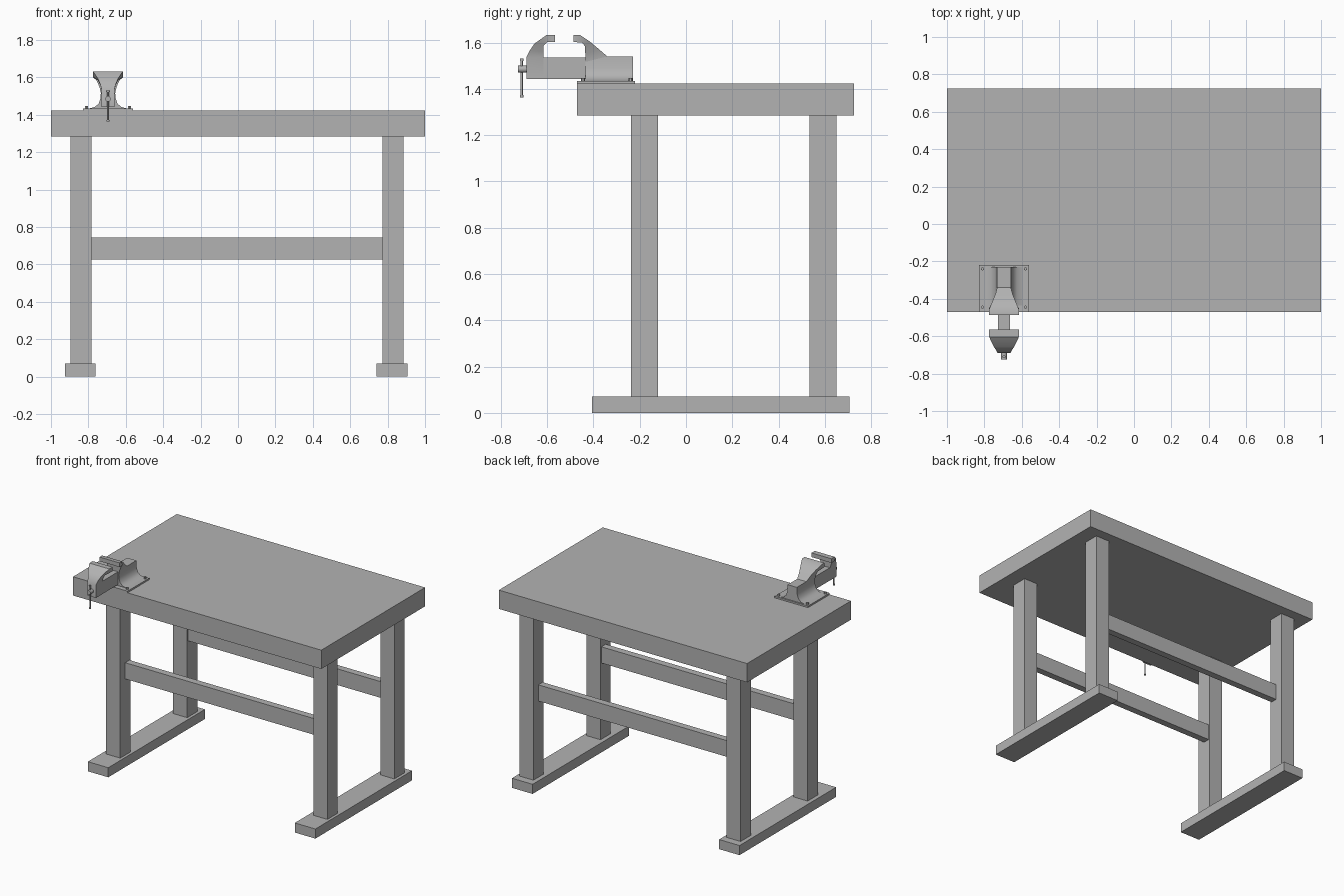
import bpy, bmesh, math
from mathutils import Matrix

cube = bpy.data.objects.get("Cube")
if cube:
    bpy.data.objects.remove(cube, do_unlink=True)

grey = bpy.data.materials.new("workshop grey")
grey.use_nodes = True
grey.diffuse_color = (0.45, 0.45, 0.45, 1)
grey.node_tree.nodes["Principled BSDF"].inputs["Base Color"].default_value = grey.diffuse_color

VX = -0.695  # vise centre line


def finish(name, bm, smooth=False):
    bmesh.ops.recalc_face_normals(bm, faces=bm.faces)
    mesh = bpy.data.meshes.new(name)
    bm.to_mesh(mesh)
    bm.free()
    mesh.materials.append(grey)
    obj = bpy.data.objects.new(name, mesh)
    bpy.context.collection.objects.link(obj)
    if smooth:
        bpy.ops.object.select_all(action='DESELECT')
        obj.select_set(True)
        bpy.context.view_layer.objects.active = obj
        bpy.ops.object.shade_smooth_by_angle(angle=math.radians(35))
    return obj


def box(name, x, y, z):
    bm = bmesh.new()
    bmesh.ops.create_cube(bm, size=1)
    for v in bm.verts:
        for i, (lo, hi) in enumerate((x, y, z)):
            v.co[i] = hi if v.co[i] > 0 else lo
    return finish(name, bm)


def rod(name, centre, radius, length, axis='Z', sides=16):
    bm = bmesh.new()
    bmesh.ops.create_cone(bm, cap_ends=True, segments=sides, radius1=radius,
                          radius2=radius, depth=length)
    turn = Matrix.Rotation(math.pi / 2, 4, 'X') if axis == 'Y' else Matrix()
    bmesh.ops.transform(bm, matrix=Matrix.Translation(centre) @ turn, verts=bm.verts)
    return finish(name, bm, smooth=True)


def loft(name, rings, smooth=True):
    """Skin a row of matching closed rings and cap both ends."""
    bm = bmesh.new()
    rows = [[bm.verts.new(p) for p in ring] for ring in rings]
    for a, b in zip(rows, rows[1:]):
        for i in range(len(a)):
            j = (i + 1) % len(a)
            bm.faces.new((a[i], a[j], b[j], b[i]))
    bm.faces.new(rows[0])
    bm.faces.new(rows[-1])
    return finish(name, bm, smooth)


def jaw(name, sections):
    """Each section: outer (y, z), inner (y, z), half width."""
    loft(name, [[(VX - w, *o), (VX + w, *o), (VX + w, *i), (VX - w, *i)]
                for o, i, w in sections])


# Bench
box("table_top", (-1, 1), (-0.47, 0.725), (1.285, 1.422))
for side, leg_x, foot_x in (("right", (-0.896, -0.783), (-0.926, -0.762)),
                            ("left", (0.773, 0.886), (0.741, 0.907))):
    box(side + "_foot", foot_x, (-0.405, 0.707), (0, 0.07))
    box(side + "_front_leg", leg_x, (-0.237, -0.12), (0.07, 1.285))
    box(side + "_back_leg", leg_x, (0.534, 0.651), (0.07, 1.285))
box("front_rail", (-0.783, 0.773), (-0.18, -0.13), (0.625, 0.743))
box("back_rail", (-0.783, 0.773), (0.545, 0.595), (0.625, 0.743))

# Vise base plate with corner bolts
box("vise_base_plate", (VX - 0.134, VX + 0.134), (-0.47, -0.22), (1.422, 1.434))
for x in (-0.115, 0.115):
    for y in (-0.445, -0.24):
        rod("vise_bolt", (VX + x, y, 1.44), 0.009, 0.014, sides=6)

# Vise body with flared foot
half = [(0.1, 1.434), (0.07, 1.442), (0.05, 1.46), (0.04, 1.49), (0.037, 1.54)]
outline = half + [(-x, z) for x, z in reversed(half)]
loft("vise_body", [[(VX + x, y, z) for x, z in outline] for y in (-0.435, -0.23)])

# Fixed and sliding jaws
jaw("fixed_jaw", [((-0.487, 1.632), (-0.487, 1.602), 0.08),
                  ((-0.457, 1.632), (-0.45, 1.6), 0.08),
                  ((-0.414, 1.603), (-0.437, 1.585), 0.062),
                  ((-0.375, 1.57), (-0.435, 1.55), 0.046),
                  ((-0.34, 1.54), (-0.435, 1.51), 0.037),
                  ((-0.34, 1.434), (-0.435, 1.434), 0.037)])
jaw("sliding_jaw", [((-0.565, 1.632), (-0.565, 1.602), 0.08),
                    ((-0.603, 1.632), (-0.6, 1.602), 0.08),
                    ((-0.655, 1.595), (-0.616, 1.585), 0.055),
                    ((-0.675, 1.565), (-0.616, 1.56), 0.042),
                    ((-0.69, 1.535), (-0.616, 1.535), 0.034),
                    ((-0.69, 1.442), (-0.616, 1.442), 0.034)])
box("slide_bar", (VX - 0.033, VX + 0.033), (-0.63, -0.4), (1.442, 1.535))

# Screw and handle
rod("screw_head", (VX, -0.705, 1.485), 0.015, 0.04, 'Y')
rod("handle_bar", (VX, -0.71, 1.448), 0.005, 0.16)
for z in (1.368, 1.526):
    rod("handle_end", (VX, -0.71, z), 0.008, 0.01)
